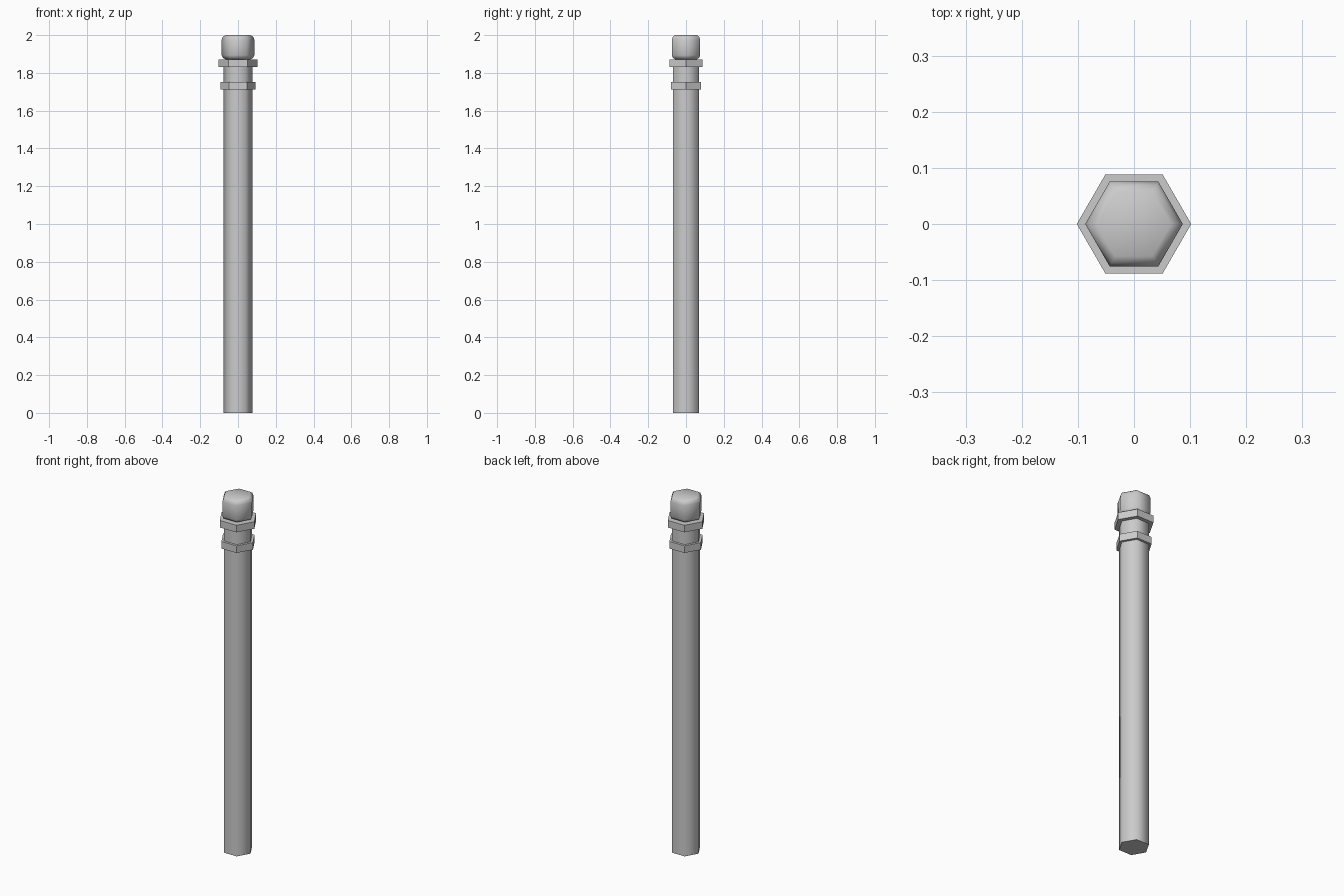
import bpy, bmesh, math

default = bpy.data.objects.get("Cube")
if default:
    bpy.data.objects.remove(default, do_unlink=True)

grey = bpy.data.materials.new("plain_grey")
grey.use_nodes = True
grey.diffuse_color = (0.6, 0.6, 0.6, 1)
grey.node_tree.nodes["Principled BSDF"].inputs["Base Color"].default_value = (0.6, 0.6, 0.6, 1)


def hex_part(name, profile, smooth):
    """Stack six-sided rings of (radius, height) into a closed solid."""
    bm = bmesh.new()
    rings = [[bm.verts.new((r * math.cos(i * math.pi / 3), r * math.sin(i * math.pi / 3), z))
              for i in range(6)] for r, z in profile]
    for low, high in zip(rings, rings[1:]):
        for i in range(6):
            j = (i + 1) % 6
            bm.faces.new((low[i], low[j], high[j], high[i]))
    bm.faces.new(rings[0][::-1])
    bm.faces.new(rings[-1])
    mesh = bpy.data.meshes.new(name)
    bm.to_mesh(mesh)
    bm.free()
    mesh.materials.append(grey)
    obj = bpy.data.objects.new(name, mesh)
    bpy.context.collection.objects.link(obj)
    if smooth:
        bpy.ops.object.select_all(action="DESELECT")
        obj.select_set(True)
        bpy.context.view_layer.objects.active = obj
        bpy.ops.object.shade_smooth_by_angle(angle=math.radians(70))


# Long shaft and its two collars
hex_part("shaft", [(0.078, 0), (0.078, 1.872)], True)
hex_part("lower_collar", [(0.093, 1.712), (0.093, 1.752)], False)
hex_part("upper_collar", [(0.102, 1.832), (0.102, 1.872)], False)

# Rounded end cap
hex_part("cap", [(0.066, 1.872), (0.080, 1.879), (0.087, 1.893), (0.087, 1.975),
                 (0.080, 1.992), (0.066, 2.0)], True)
